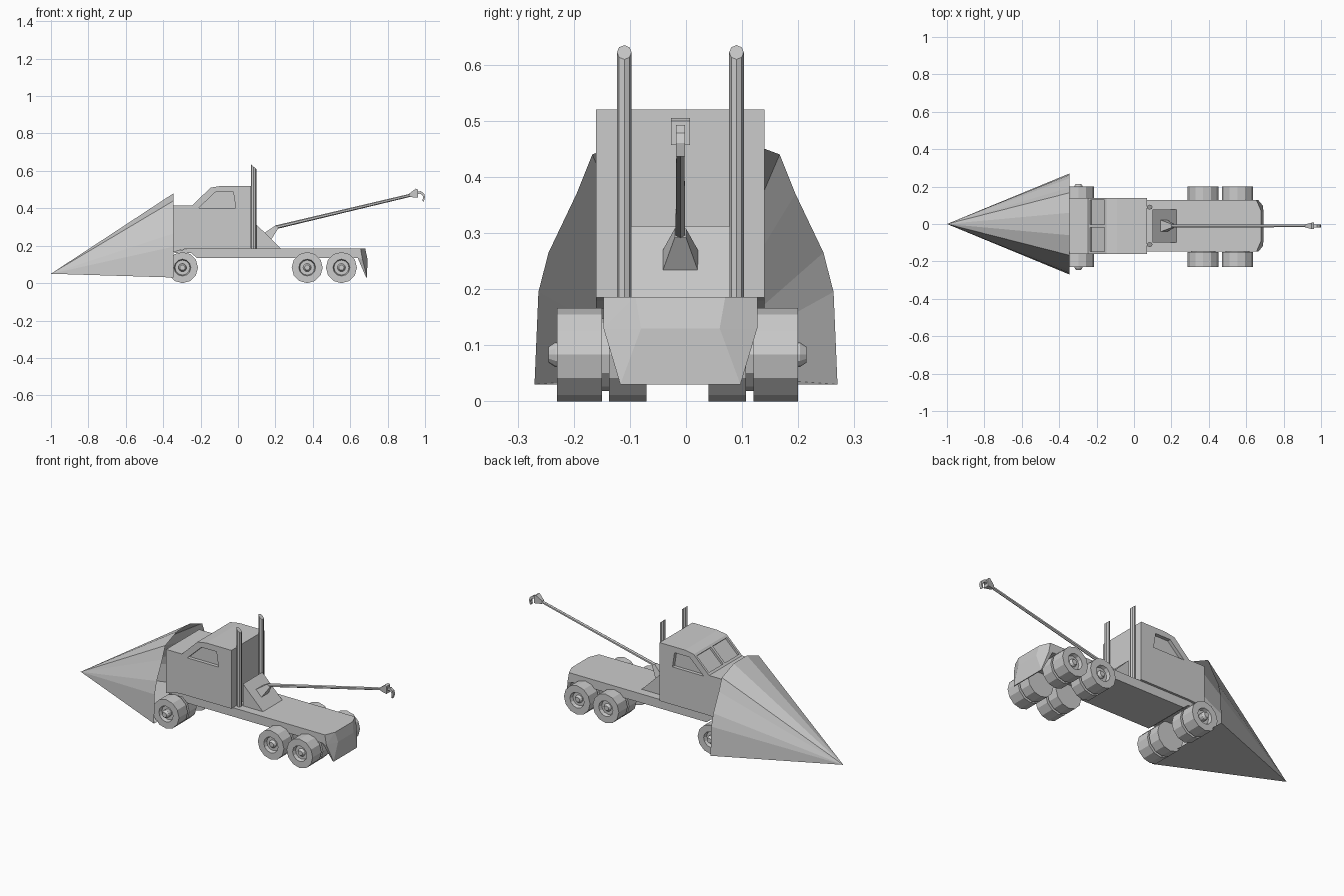
import bpy, bmesh, math
from mathutils import Vector

if "Cube" in bpy.data.objects:
    bpy.data.objects.remove(bpy.data.objects["Cube"])

grey = bpy.data.materials.new("plain grey")
grey.diffuse_color = (0.6, 0.6, 0.6, 1)
grey.use_nodes = True
grey.node_tree.nodes["Principled BSDF"].inputs["Base Color"].default_value = grey.diffuse_color
MID = -0.01  # truck centre line in y


def finish(name, bm):
    bmesh.ops.recalc_face_normals(bm, faces=bm.faces)
    me = bpy.data.meshes.new(name)
    bm.to_mesh(me)
    bm.free()
    me.materials.append(grey)
    ob = bpy.data.objects.new(name, me)
    bpy.context.collection.objects.link(ob)
    return ob


def prism(name, pts, y0, y1):
    """Extrude an x-z outline from y0 to y1."""
    bm = bmesh.new()
    a = [bm.verts.new((x, y0, z)) for x, z in pts]
    b = [bm.verts.new((x, y1, z)) for x, z in pts]
    n = len(pts)
    bm.faces.new(a)
    bm.faces.new(b)
    for i in range(n):
        j = (i + 1) % n
        bm.faces.new((a[i], a[j], b[j], b[i]))
    return finish(name, bm)


def hull(name, pts):
    bm = bmesh.new()
    for p in pts:
        bm.verts.new(p)
    res = bmesh.ops.convex_hull(bm, input=bm.verts)
    junk = {g for g in res["geom_interior"] + res["geom_unused"] if isinstance(g, bmesh.types.BMVert)}
    bmesh.ops.delete(bm, geom=list(junk), context='VERTS')
    bmesh.ops.dissolve_limit(bm, angle_limit=0.01, verts=bm.verts, edges=bm.edges)
    return finish(name, bm)


def cut(ob, cutters):
    for c in cutters:
        m = ob.modifiers.new("cut", 'BOOLEAN')
        m.object = c
        m.operation = 'DIFFERENCE'
        m.solver = 'EXACT'
    dg = bpy.context.evaluated_depsgraph_get()
    me = bpy.data.meshes.new_from_object(ob.evaluated_get(dg))
    ob.modifiers.clear()
    ob.data = me
    for c in cutters:
        bpy.data.objects.remove(c)


def wheel(name, x, side, hub):
    """Paired tyres turned around the axle, with a sunken rim."""
    prof = [(0, hub), (0.014, hub), (0.022, hub - 0.012), (0.022, 0.195), (0.04, 0.195),
            (0.045, 0.215), (0.083, 0.215), (0.083, 0.135), (0.065, 0.135),
            (0.065, 0.122), (0.083, 0.122), (0.083, 0.055), (0, 0.055)]
    bm = bmesh.new()
    n = 12
    rings = []
    for r, d in prof:
        y = -0.015 + side * d
        if r == 0:
            rings.append([bm.verts.new((x, y, 0.083))] * n)
        else:
            rings.append([bm.verts.new((x + r * math.cos(math.tau * i / n), y,
                                        0.083 + r * math.sin(math.tau * i / n))) for i in range(n)])
    for a, b in zip(rings, rings[1:]):
        for i in range(n):
            j = (i + 1) % n
            vs = list(dict.fromkeys((a[i], a[j], b[j], b[i])))
            bm.faces.new(vs)
    return finish(name, bm)


def tube(name, p, q, r0, r1, sides=8):
    p, q = Vector(p), Vector(q)
    rot = (q - p).to_track_quat('Z', 'Y')
    bm = bmesh.new()
    bmesh.ops.create_cone(bm, cap_ends=True, segments=sides, radius1=r0, radius2=r1, depth=(q - p).length)
    for v in bm.verts:
        v.co = rot @ v.co + (p + q) / 2
    return finish(name, bm)


# Pointed nose cone: open at the back, flat underneath
half = [(0.27, 0.03), (0.263, 0.195), (0.245, 0.265), (0.195, 0.37), (0.167, 0.44), (0.06, 0.48)]
bm = bmesh.new()
tip = bm.verts.new((-1, 0, 0.05))
rim = [bm.verts.new((-0.345, y, z)) for y, z in half + [(-y, z) for y, z in reversed(half)]]
for i in range(len(rim)):
    bm.faces.new((tip, rim[i], rim[(i + 1) % len(rim)]))
finish("nose_cone", bm)

# Cab with recessed side windows and split windscreen
cab = prism("cab", [(-0.345, 0.165), (-0.3, 0.18), (-0.25, 0.185), (0.07, 0.185), (0.07, 0.52),
                    (-0.09, 0.52), (-0.147, 0.51), (-0.245, 0.415), (-0.345, 0.415)], MID - 0.15, MID + 0.15)
pane = [(-0.21, 0.402), (-0.12, 0.487), (-0.025, 0.487), (-0.012, 0.402)]
cutters = [prism("window_cutter", pane, MID + s * 0.13, MID + s * 0.2) for s in (-1, 1)]
lo, hi = Vector((-0.235, 0.425)), Vector((-0.157, 0.5))
nrm = Vector((-0.695, 0.718))
screen = [lo - nrm * 0.012, hi - nrm * 0.012, hi + nrm * 0.05, lo + nrm * 0.05]
for s in (-1, 1):
    cutters.append(prism("screen_cutter", screen, MID + s * 0.008, MID + s * 0.137))
cut(cab, cutters)

# Chassis and rear bed
prism("chassis_bed", [(-0.34, 0.16), (-0.25, 0.16), (-0.22, 0.135), (0.65, 0.135), (0.65, 0.186),
                      (-0.25, 0.186), (-0.34, 0.17)], MID - 0.137, MID + 0.137)

# Tail piece curving down behind the bed
tail = []
for s in (-1, 1):
    for x, y, z in [(0.64, 0.137, 0.186), (0.64, 0.137, 0.135), (0.655, 0.137, 0.186), (0.665, 0.137, 0.13),
                    (0.68, 0.08, 0.186), (0.692, 0.07, 0.13), (0.69, 0.107, 0.03), (0.685, 0.107, 0.03)]:
        tail.append((x, MID + s * y, z))
hull("tail_skirt", tail)

# Wheels: one front axle, two rear axles
for label, x, hub in (("front", -0.297, 0.23), ("middle", 0.37, 0.21), ("rear", 0.553, 0.21)):
    for s, side in ((-1, "right"), (1, "left")):
        wheel(f"{label}_wheel_{side}", x, s, hub)

# Exhaust stacks with slanted tops
for s in (-1, 1):
    ob = tube("exhaust_stack", (0.084, MID + s * 0.1, 0.185), (0.084, MID + s * 0.1, 0.622), 0.015, 0.015)
    for v in ob.data.vertices:
        v.co.y = MID + s * 0.1 + (v.co.y - MID - s * 0.1) * 0.87
        if v.co.z > 0.5:
            v.co.z -= (v.co.x - 0.084) * 0.85

# Winch wedge and boom mount
prism("winch_wedge", [(0.1, 0.185), (0.228, 0.185), (0.1, 0.312)], MID - 0.088, MID + 0.088)
hull("boom_mount", [(x, MID + s * w, z) for s in (-1, 1) for x, w, z in
                    [(0.143, 0.031, 0.27), (0.178, 0.031, 0.234), (0.2, 0.01, 0.308), (0.215, 0.01, 0.292)]])

# Boom, flared head and hook
tube("boom", (0.2, MID, 0.298), (0.94, MID, 0.474), 0.01, 0.008, 6)
hull("boom_head", [(x, MID + s * w, z) for s in (-1, 1) for x, w, z in
                   [(0.915, 0.008, 0.478), (0.92, 0.008, 0.46), (0.95, 0.017, 0.505),
                    (0.962, 0.017, 0.5), (0.962, 0.017, 0.457)]])
prism("hook", [(0.955, 0.488), (0.978, 0.492), (0.995, 0.478), (1.0, 0.46), (0.993, 0.436),
               (0.986, 0.44), (0.99, 0.46), (0.984, 0.472), (0.972, 0.478), (0.955, 0.472)],
      MID - 0.008, MID + 0.008)
